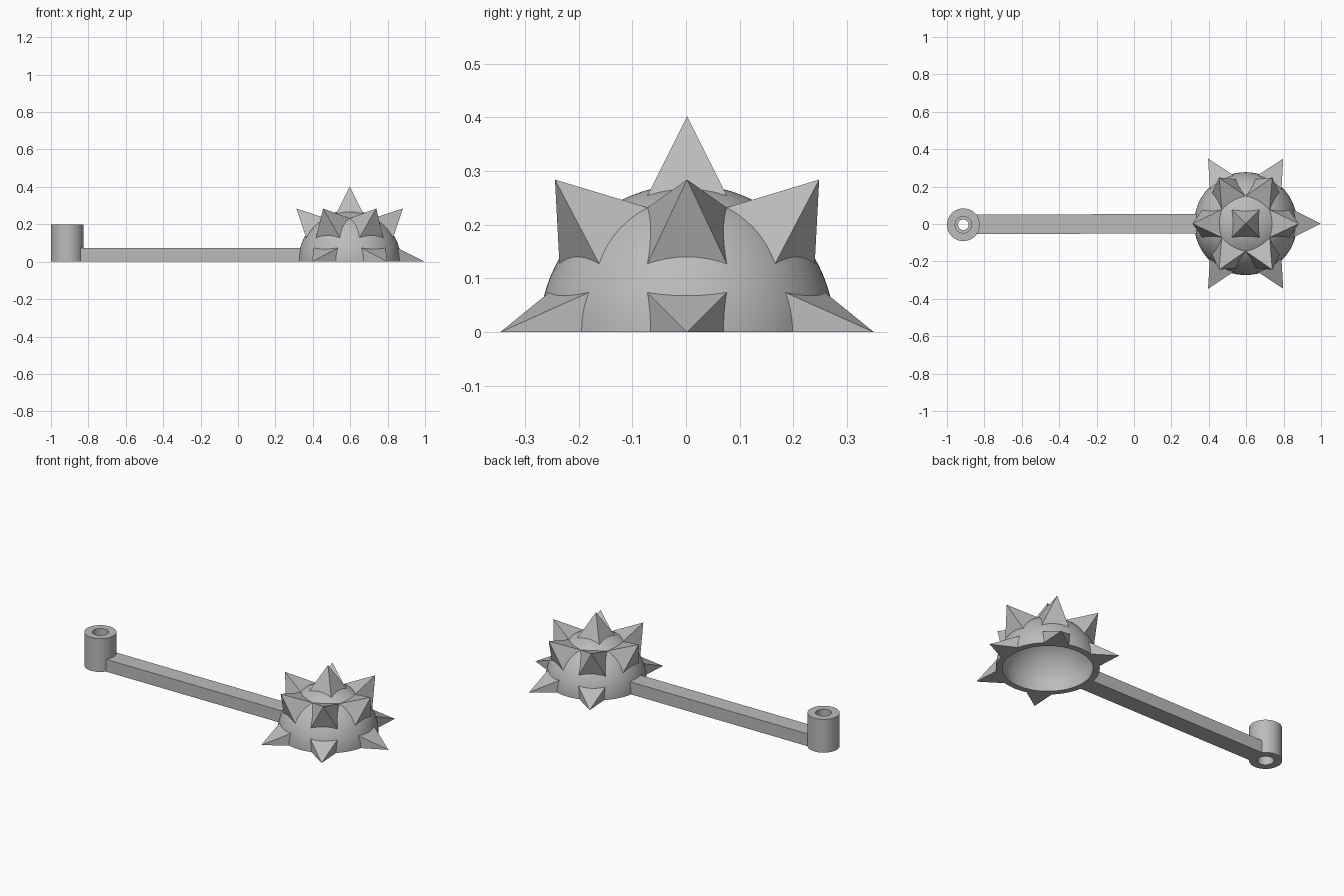
import bpy, bmesh, math
from mathutils import Matrix, Vector

cube = bpy.data.objects.get("Cube")
if cube:
    bpy.data.objects.remove(cube, do_unlink=True)

grey = bpy.data.materials.new("plain grey")
grey.use_nodes = True
colour = (0.5, 0.5, 0.5, 1)
grey.diffuse_color = colour
grey.node_tree.nodes["Principled BSDF"].inputs["Base Color"].default_value = colour

BALL = Vector((0.597, 0.002, 0))
POST = Vector((-0.9125, -0.004, 0))
BALL_R, HOLLOW_R, LIP_R = 0.275, 0.25, 0.24
SPIKE_TIP, SPIKE_BASE, SPIKE_HALF = 0.402, 0.252, 0.075


def finish(name, bm, location=(0, 0, 0), smooth=False):
    bmesh.ops.remove_doubles(bm, verts=bm.verts, dist=1e-5)
    bmesh.ops.recalc_face_normals(bm, faces=bm.faces)
    mesh = bpy.data.meshes.new(name)
    bm.to_mesh(mesh)
    bm.free()
    mesh.materials.append(grey)
    obj = bpy.data.objects.new(name, mesh)
    obj.location = location
    bpy.context.collection.objects.link(obj)
    if smooth:
        bpy.ops.object.select_all(action="DESELECT")
        obj.select_set(True)
        bpy.context.view_layer.objects.active = obj
        bpy.ops.object.shade_smooth_by_angle(angle=math.radians(30))
    return obj


def lathe(name, profile, location, steps=72, closed=True):
    """Spin an (r, z) profile about the vertical axis."""
    bm = bmesh.new()
    verts = [bm.verts.new((r, 0, z)) for r, z in profile]
    ring = verts + verts[:1] if closed else verts
    edges = [bm.edges.new(pair) for pair in zip(ring, ring[1:])]
    bmesh.ops.spin(bm, geom=verts + edges, cent=(0, 0, 0), axis=(0, 0, 1),
                   angle=2 * math.pi, steps=steps)
    return finish(name, bm, location, smooth=True)


def arc(radius, start, end, count=20):
    for i in range(count + 1):
        a = start + (end - start) * i / count
        yield (radius * math.cos(a), radius * math.sin(a))


def spike(name, azimuth, elevation):
    """Square pyramid pointing out of the ball, trimmed at the ground."""
    bm = bmesh.new()
    bmesh.ops.create_cone(bm, cap_ends=True, segments=4, radius2=0,
                          radius1=SPIKE_HALF * math.sqrt(2),
                          depth=SPIKE_TIP - SPIKE_BASE)
    bmesh.ops.remove_doubles(bm, verts=bm.verts, dist=1e-5)
    # Line the square base up with the axes
    xs = [abs(v.co.x) for v in bm.verts]
    if min(xs) < 1e-4 and max(xs) > SPIKE_HALF * 1.2:
        bm.transform(Matrix.Rotation(math.pi / 4, 4, "Z"))
    turn = Matrix.Rotation(azimuth, 4, "Z") @ Matrix.Rotation(math.pi / 2 - elevation, 4, "Y")
    bm.transform(turn @ Matrix.Translation((0, 0, (SPIKE_TIP + SPIKE_BASE) / 2)))
    if elevation == 0:
        cut = bmesh.ops.bisect_plane(bm, geom=bm.verts[:] + bm.edges[:] + bm.faces[:],
                                     plane_co=(0, 0, 0), plane_no=(0, 0, -1),
                                     clear_outer=True)
        rim = [e for e in cut["geom_cut"] if isinstance(e, bmesh.types.BMEdge)]
        bmesh.ops.holes_fill(bm, edges=rim)
        bmesh.ops.holes_fill(bm, edges=[e for e in bm.edges if e.is_boundary])
    return finish(name, bm, BALL)


# Hollow half ball with a straight inner lip
lip_angle = math.acos(LIP_R / HOLLOW_R)
shell = list(arc(BALL_R, 0, math.pi / 2))
shell += list(arc(HOLLOW_R, math.pi / 2, lip_angle))
shell.append((LIP_R, 0))
lathe("ball_shell", shell, BALL)

# Spikes: one on top, six sloping, five around the rim (the arm takes the sixth place)
spike("top_spike", 0, math.pi / 2)
for i in range(6):
    azimuth = i * math.pi / 3
    spike(f"upper_spike_{i + 1}", azimuth, math.pi / 4)
    if i != 3:
        spike(f"rim_spike_{i + 1}", azimuth, 0)

# Upright tube with a narrower waist inside its hole
OUTER, BORE, WAIST = 0.0875, 0.044, 0.028
lathe("post", [(OUTER, 0), (OUTER, 0.2), (BORE, 0.2), (BORE, 0.11),
               (WAIST, 0.11), (WAIST, 0.07), (BORE, 0.07), (BORE, 0)], POST, 48)

# Straight arm from the post to the ball
start, end = POST.x + 0.07, BALL.x - 0.262
bm = bmesh.new()
bmesh.ops.create_cube(bm, size=1)
bm.transform(Matrix.Diagonal((end - start, 0.104, 0.074, 1)))
arm = finish("arm", bm, ((start + end) / 2, 0, 0.037))
arm.rotation_euler.z = math.atan2(BALL.y - POST.y, BALL.x - POST.x)
